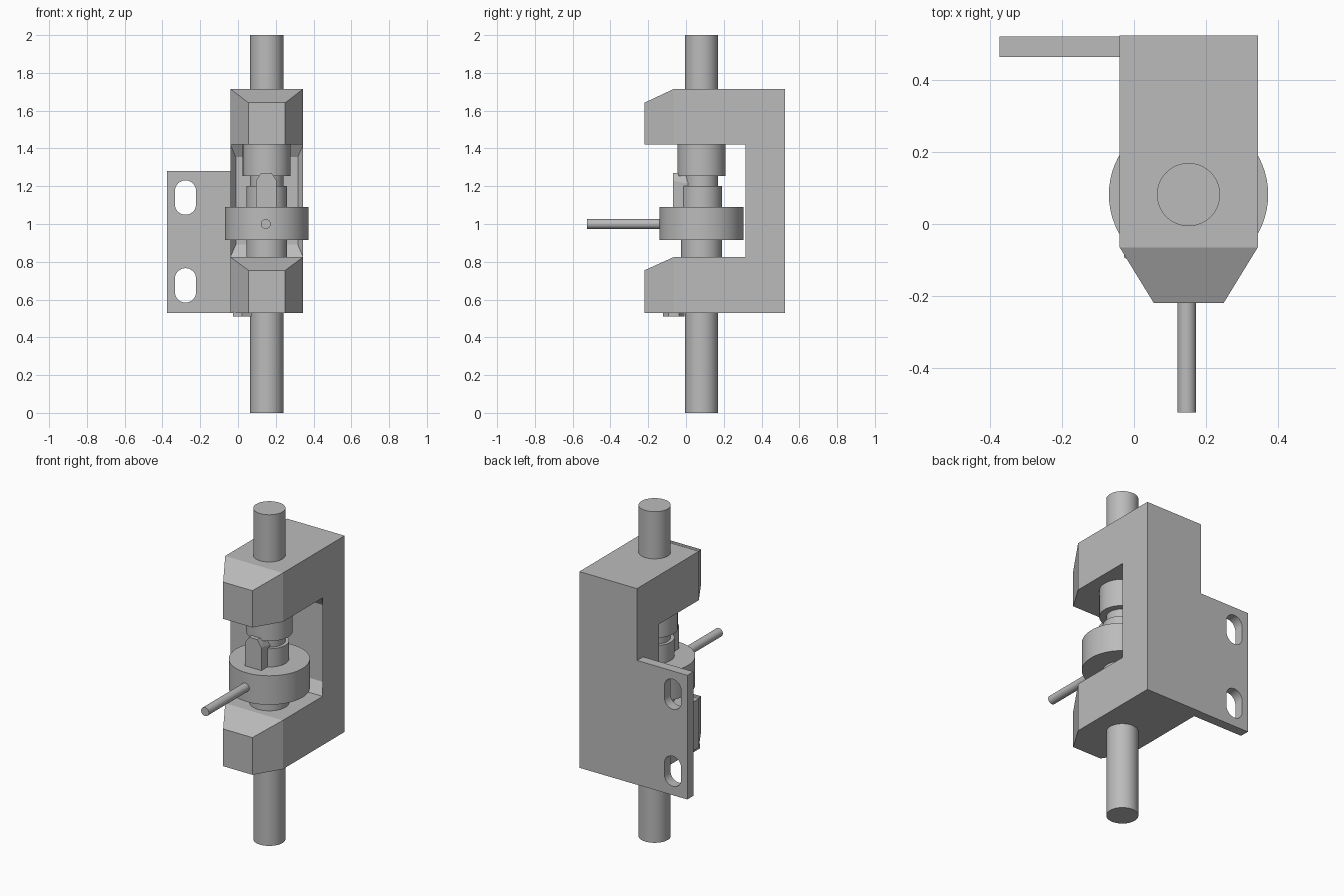
import bpy, bmesh, math
from mathutils import Matrix, Vector

cube = bpy.data.objects.get("Cube")
if cube:
    bpy.data.objects.remove(cube, do_unlink=True)

steel = bpy.data.materials.new("plain grey")
steel.use_nodes = True
GREY = (0.5, 0.5, 0.5, 1)
steel.diffuse_color = GREY
steel.node_tree.nodes["Principled BSDF"].inputs["Base Color"].default_value = GREY

LEFT, RIGHT = -0.04, 0.345          # housing sides
BACK, SHOULDER, NOSE = 0.525, -0.065, -0.22
AXIS = Vector((0.152, 0.082, 0))    # shaft axis


def finish(name, bm, smooth=False):
    bmesh.ops.recalc_face_normals(bm, faces=bm.faces)
    mesh = bpy.data.meshes.new(name)
    bm.to_mesh(mesh)
    bm.free()
    mesh.materials.append(steel)
    obj = bpy.data.objects.new(name, mesh)
    bpy.context.collection.objects.link(obj)
    if smooth:
        bpy.ops.object.select_all(action='DESELECT')
        obj.select_set(True)
        bpy.context.view_layer.objects.active = obj
        bpy.ops.object.shade_smooth_by_angle(angle=math.radians(30))
    return obj


def hull(name, points):
    bm = bmesh.new()
    for p in points:
        bm.verts.new(p)
    bmesh.ops.convex_hull(bm, input=bm.verts)
    bmesh.ops.dissolve_limit(bm, angle_limit=0.01, verts=bm.verts, edges=bm.edges)
    return finish(name, bm)


def corners(xs, ys, zs):
    return [(x, y, z) for x in xs for y in ys for z in zs]


def cylinder(name, centre, radius, length, axis='Z', sides=64):
    bm = bmesh.new()
    turn = Matrix.Rotation(math.pi / 2, 4, 'X') if axis == 'Y' else Matrix()
    bmesh.ops.create_cone(bm, cap_ends=True, segments=sides, radius1=radius,
                          radius2=radius, depth=length,
                          matrix=Matrix.Translation(centre) @ turn)
    return finish(name, bm, smooth=sides > 8)


def ring(name, radius, low, high):
    return cylinder(name, AXIS + Vector((0, 0, (low + high) / 2)), radius, high - low)


# Housing arms with tapered noses
for name, low, high, nose_top in (("lower_arm", 0.53, 0.825, 0.755),
                                  ("upper_arm", 1.42, 1.715, 1.642)):
    hull(name, corners((LEFT, RIGHT), (SHOULDER, BACK), (low, high))
         + corners((0.055, 0.25), (NOSE,), (low, nose_top)))

# Spine with a shallow sloped recess on its inner face
bm = bmesh.new()
mid = Vector(((LEFT + RIGHT) / 2, 0.42, 1.1225))
size = Vector((RIGHT - LEFT, 0.21, 0.595))
bmesh.ops.create_cube(bm, size=1, matrix=Matrix.Translation(mid) @ Matrix.Diagonal(size.to_4d()))
inner = min(bm.faces, key=lambda f: f.calc_center_median().y)
bmesh.ops.inset_region(bm, faces=[inner], thickness=0.04, depth=-0.04)
for v in inner.verts:
    v.co.z = mid.z + math.copysign(0.232, v.co.z - mid.z)
finish("spine", bm)

# Mounting plate with two rounded slots
plate = hull("mounting_plate", corners((-0.375, LEFT), (0.465, 0.523), (0.53, 1.28)))
for z in (0.675, 1.14):
    bm = bmesh.new()
    for y in (0.4, 0.6):
        for i in range(33):
            for side in (1, -1):
                a = math.pi * i / 32
                bm.verts.new((-0.278 + 0.056 * math.cos(a), y,
                              z + side * (0.035 + 0.056 * math.sin(a))))
    bmesh.ops.convex_hull(bm, input=bm.verts)
    cutter = finish("slot_cutter", bm)
    cutter.hide_render = True
    cutter.hide_viewport = True
    cut = plate.modifiers.new("slot", 'BOOLEAN')
    cut.operation = 'DIFFERENCE'
    cut.solver = 'EXACT'
    cut.object = cutter

# Shaft and the rings around it
ring("shaft", 0.088, 0, 2)
ring("lower_collar", 0.108, 0.82, 1.2)
ring("disc", 0.222, 0.915, 1.09)
ring("upper_collar", 0.127, 1.255, 1.425)

# Locking tab on the disc, with a clipped top
hull("locking_tab", corners((0.095, 0.205), (-0.07, 0.012), (1.08, 1.215))
     + corners((0.122, 0.178), (-0.07, -0.005), (1.27,))
     + corners((0.095, 0.205), (-0.07,), (1.228,)))

# Handle pin and small nut under the housing
cylinder("handle_pin", (0.147, -0.32, 1.0), 0.026, 0.41, axis='Y', sides=32)
cylinder("nut", (0.022, -0.065, 0.525), 0.057, 0.03, sides=6)
